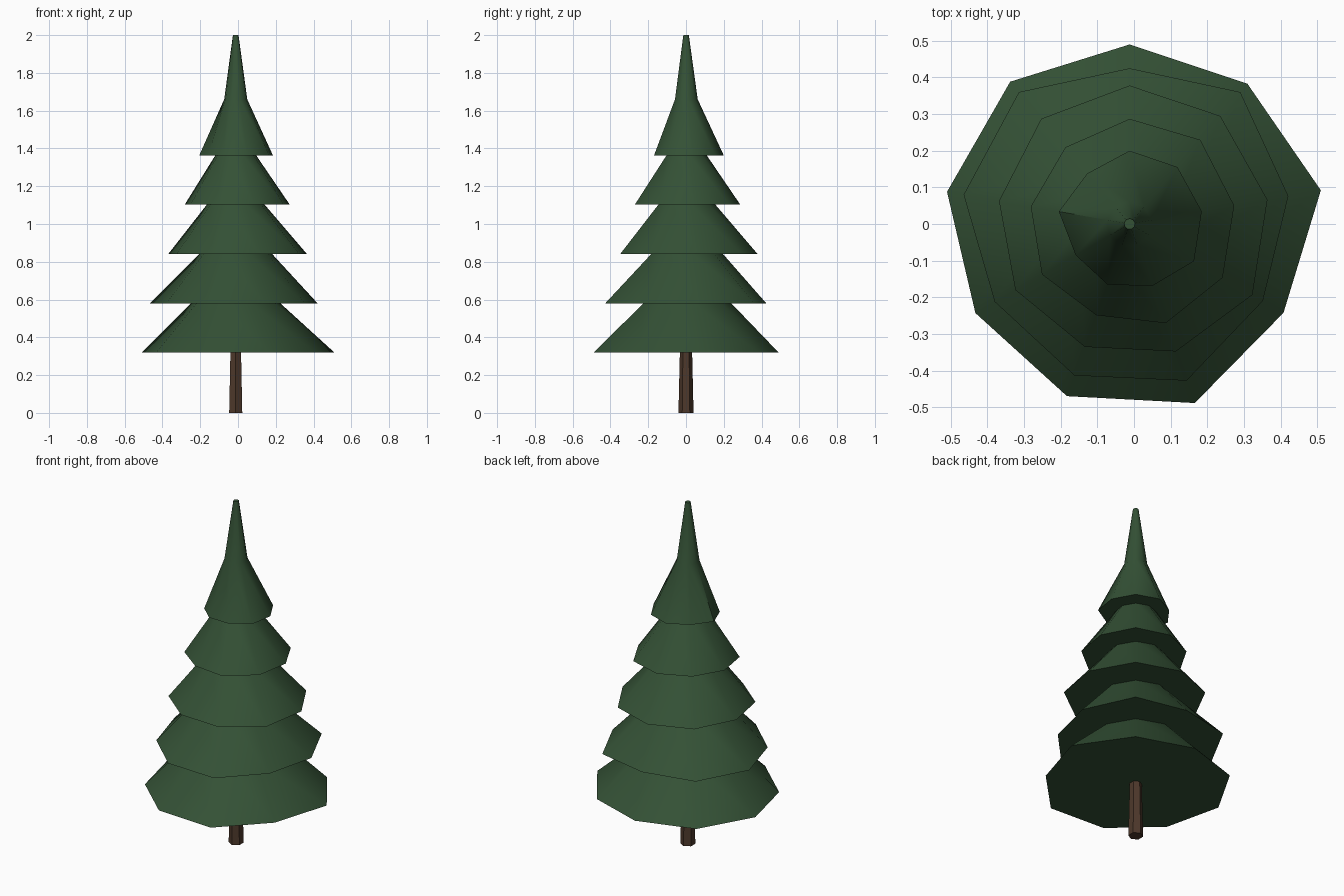
import bpy
import bmesh
from math import radians, sin, cos

AXIS_X = -0.012   # the stem stands a little off centre
SIDES = 9


def make_material(name, color):
    material = bpy.data.materials.new(name)
    material.use_nodes = True
    material.diffuse_color = color
    shader = next(n for n in material.node_tree.nodes if n.type == 'BSDF_PRINCIPLED')
    shader.inputs["Base Color"].default_value = color
    shader.inputs["Roughness"].default_value = 0.9
    return material


def add_ring(bm, radii, height):
    """One loop of vertices, running clockwise from the back."""
    step = 360 / len(radii)
    ring = []
    for i, radius in enumerate(radii):
        angle = radians(90 - i * step)
        ring.append(bm.verts.new((AXIS_X + radius * cos(angle), radius * sin(angle), height)))
    return ring


def build_loft(name, sections, material):
    """Skin a stack of (radii, height) sections and cap both ends."""
    bm = bmesh.new()
    rings = [add_ring(bm, radii, height) for radii, height in sections]
    for low, high in zip(rings, rings[1:]):
        for i in range(len(low)):
            j = (i + 1) % len(low)
            bm.faces.new((low[i], low[j], high[j], high[i]))
    bm.faces.new(rings[0])
    bm.faces.new(rings[-1])
    bmesh.ops.recalc_face_normals(bm, faces=bm.faces)
    mesh = bpy.data.meshes.new(name)
    bm.to_mesh(mesh)
    bm.free()
    mesh.materials.append(material)
    obj = bpy.data.objects.new(name, mesh)
    bpy.context.collection.objects.link(obj)
    return obj


default_cube = bpy.data.objects.get("Cube")
if default_cube:
    bpy.data.objects.remove(default_cube, do_unlink=True)

needle_green = make_material("needle green", (0.034, 0.082, 0.036, 1))
bark_brown = make_material("bark brown", (0.075, 0.04, 0.024, 1))

# Branch tiers: rim height, slightly uneven rim radii, radius of the neck above
tiers = [
    (0.32, (.49, .50, .53, .485, .52, .50, .486, .506, .507), 0.24),
    (0.58, (.425, .47, .44, .42, .455, .44, .425, .46, .47), 0.195),
    (0.842, (.378, .385, .382, .387, .37, .357, .36, .362, .375), 0.155),
    (1.103, (.287, .30, .29, .293, .288, .265, .276, .274, .273), 0.11),
    (1.363, (.20, .203, .20, .203, .18, .176, .17, .196, .18), 0.062),
]

# Foliage: each tier slopes in to a neck under the flat rim of the next one
neck_heights = [tier[0] for tier in tiers[1:]] + [1.66]
sections = []
for (height, rim, neck), neck_height in zip(tiers, neck_heights):
    sections.append((rim, height))
    sections.append(((neck,) * SIDES, neck_height))
sections.append(((0.015,) * SIDES, 2.0))   # spire tip
foliage = build_loft("foliage", sections, needle_green)

# Soft shading round the tiers, with crisp rims
bpy.ops.object.select_all(action='DESELECT')
foliage.select_set(True)
bpy.context.view_layer.objects.active = foliage
bpy.ops.object.shade_smooth_by_angle(angle=radians(45))

# Six sided trunk, tapering upward into the foliage
build_loft("trunk", [((0.04,) * 6, 0.0), ((0.032,) * 6, 0.34)], bark_brown)
